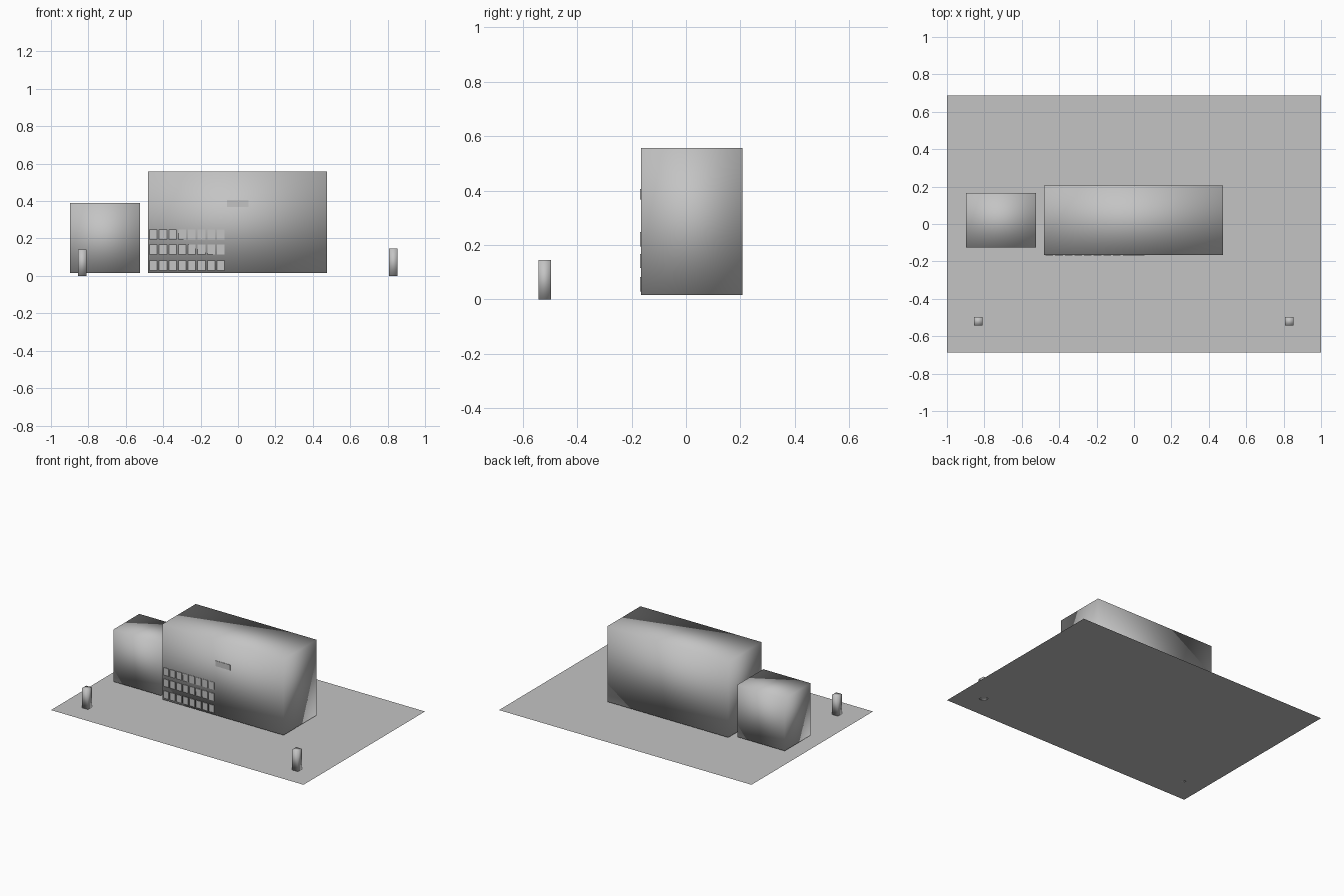
import bpy, bmesh
from mathutils import Vector

if "Cube" in bpy.data.objects:
    bpy.data.objects.remove(bpy.data.objects["Cube"])

grey = bpy.data.materials.new("plain_grey")
grey.diffuse_color = (0.55, 0.55, 0.55, 1)
grey.use_nodes = True
grey.node_tree.nodes["Principled BSDF"].inputs["Base Color"].default_value = grey.diffuse_color


def finish(name, bm, smooth):
    mesh = bpy.data.meshes.new(name)
    bm.to_mesh(mesh)
    bm.free()
    mesh.materials.append(grey)
    for p in mesh.polygons:
        p.use_smooth = smooth
    obj = bpy.data.objects.new(name, mesh)
    bpy.context.collection.objects.link(obj)
    return obj


def add_box(bm, lo, hi):
    lo, hi = Vector(lo), Vector(hi)
    verts = bmesh.ops.create_cube(bm, size=1)["verts"]
    bmesh.ops.scale(bm, verts=verts, vec=hi - lo)
    bmesh.ops.translate(bm, verts=verts, vec=(lo + hi) / 2)


def box(name, lo, hi, smooth=True):
    bm = bmesh.new()
    add_box(bm, lo, hi)
    return finish(name, bm, smooth)


# flat ground sheet
bm = bmesh.new()
bmesh.ops.create_grid(bm, x_segments=1, y_segments=1, size=1)
bmesh.ops.scale(bm, verts=bm.verts, vec=(1, 0.687, 1))
finish("ground_sheet", bm, False)

# main hall and side annex, both hovering just above the ground
FRONT = -0.166
box("main_hall", (-0.48, FRONT, 0.016), (0.477, 0.207, 0.557))
box("side_annex", (-0.898, -0.125, 0.016), (-0.524, 0.166, 0.39))

# window plates: three rows of eight on the left of the front wall
bm = bmesh.new()
for z0, z1 in ((0.03, 0.083), (0.115, 0.168), (0.195, 0.248)):
    for col in range(8):
        x = -0.473 + col * 0.0515
        add_box(bm, (x, FRONT - 0.003, z0), (x + 0.041, FRONT + 0.002, z1))
finish("front_windows", bm, False)

# blank sign plate
box("sign_plate", (-0.06, FRONT - 0.003, 0.368), (0.055, FRONT + 0.002, 0.407), False)

# two gate posts at the front corners
for side, x, h in (("left", -0.832, 0.141), ("right", 0.831, 0.146)):
    box("gate_post_" + side, (x - 0.023, -0.543, 0), (x + 0.023, -0.497, h))
